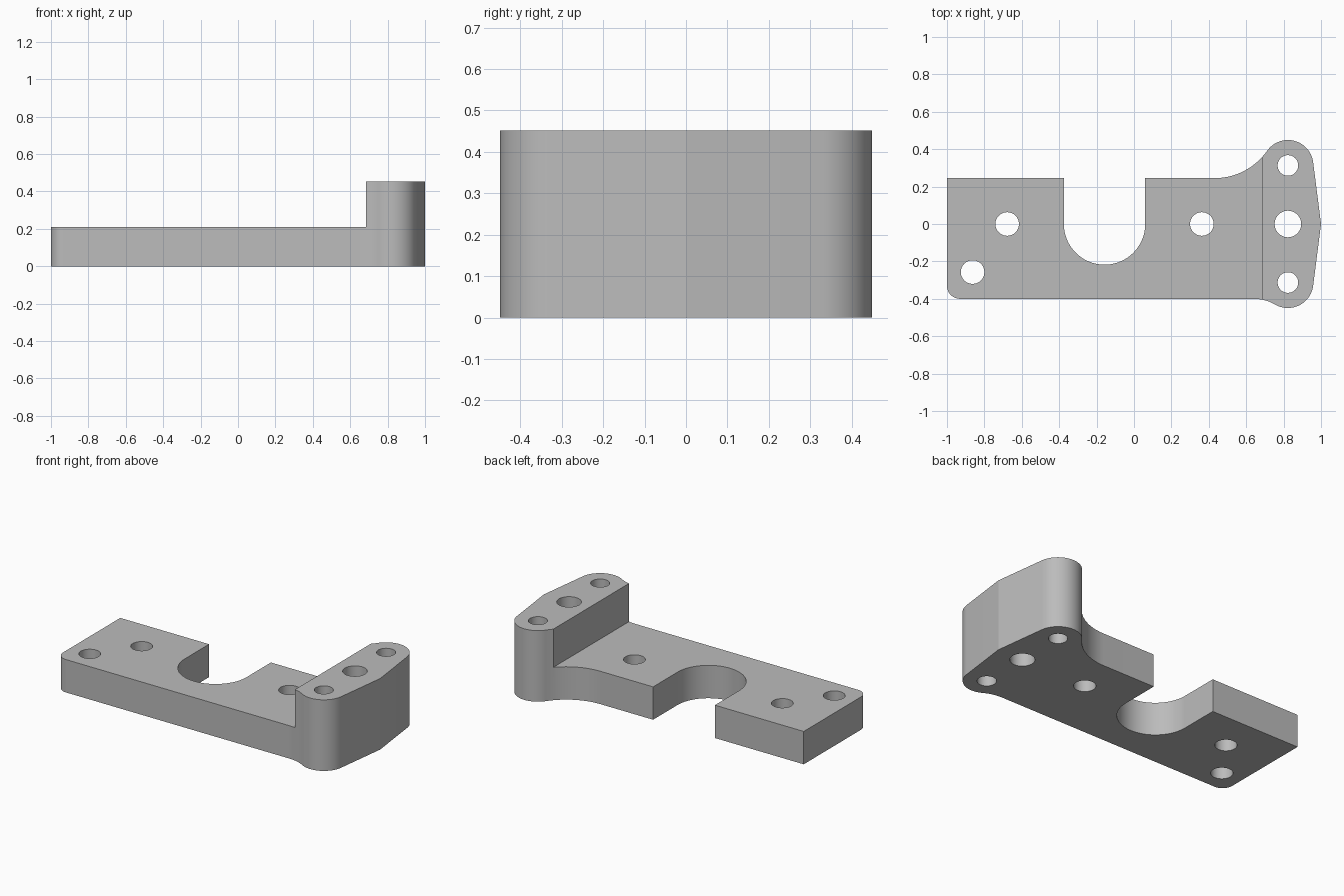
import bpy, bmesh, math

PLATE_TOP, BLOCK_TOP, STEP_X = 0.209, 0.452, 0.684
LOBE_X, LOBE_Y, LOBE_R = 0.823, 0.313, 0.136

cube = bpy.data.objects.get("Cube")
if cube:
    bpy.data.objects.remove(cube, do_unlink=True)

metal = bpy.data.materials.new("grey_metal")
metal.use_nodes = True
grey = (0.5, 0.5, 0.5, 1)
metal.diffuse_color = grey
metal.node_tree.nodes["Principled BSDF"].inputs["Base Color"].default_value = grey


def arc(cx, cy, r, start, end):
    """Points on an arc, angles in degrees."""
    n = max(4, math.ceil(abs(end - start) / 4))
    angles = [math.radians(start + (end - start) * i / n) for i in range(n + 1)]
    return [(cx + r * math.cos(a), cy + r * math.sin(a)) for a in angles]


def prism(name, points, z0, z1):
    """Extrude a closed outline from z0 to z1."""
    bm = bmesh.new()
    base = bm.faces.new([bm.verts.new((x, y, z0)) for x, y in points])
    top = bmesh.ops.extrude_face_region(bm, geom=[base])["geom"]
    verts = [v for v in top if isinstance(v, bmesh.types.BMVert)]
    bmesh.ops.translate(bm, verts=verts, vec=(0, 0, z1 - z0))
    bmesh.ops.recalc_face_normals(bm, faces=bm.faces)
    mesh = bpy.data.meshes.new(name)
    bm.to_mesh(mesh)
    bm.free()
    mesh.materials.append(metal)
    obj = bpy.data.objects.new(name, mesh)
    bpy.context.collection.objects.link(obj)
    return obj


def fillet(x, edge_y, side):
    """Centre, radius and lobe angle of a fillet from a straight edge to a lobe."""
    dx, gap = LOBE_X - x, edge_y * side - LOBE_Y
    r = (dx**2 + gap**2 - LOBE_R**2) / (2 * (LOBE_R - gap))
    cy = edge_y + side * r
    return cy, r, math.degrees(math.atan2(cy - side * LOBE_Y, -dx))


# Outline, counter-clockwise from the rounded front corner
low_y, low_r, low_a = fillet(0.64, -0.4, -1)
high_y, high_r, high_a = fillet(0.43, 0.245, 1)
dx = 1 - LOBE_X
tangent = math.degrees(math.acos(LOBE_R / math.hypot(dx, LOBE_Y)) - math.atan2(LOBE_Y, dx))

outline = arc(-0.93, -0.33, 0.07, 180, 270)
outline += arc(0.64, low_y, low_r, 90, low_a + 180)
outline += arc(LOBE_X, -LOBE_Y, LOBE_R, low_a % 360, 360 - tangent)[1:]
outline += [(1, 0)]
outline += arc(LOBE_X, LOBE_Y, LOBE_R, tangent, high_a)
outline += arc(0.43, high_y, high_r, high_a - 180, -90)[1:]
outline += [(0.06, 0.245)]
outline += arc(-0.1575, 0, 0.2175, 0, -180)
outline += [(-0.375, 0.245), (-1, 0.245)]
bracket = prism("bracket", outline, 0, BLOCK_TOP)

# Cutters: the step above the plate and the bolt holes
step = [(-2, -1), (STEP_X, -1), (STEP_X, 1), (-2, 1)]
cutters = [prism("step_cutter", step, PLATE_TOP, 1)]
holes = [(-0.678, 0, 0.063), (0.363, 0, 0.063), (-0.863, -0.257, 0.063),
         (LOBE_X, 0, 0.071), (LOBE_X, LOBE_Y, 0.055), (LOBE_X, -LOBE_Y, 0.055)]
for x, y, r in holes:
    cutters.append(prism("hole_cutter", arc(x, y, r, 0, 360)[:-1], -0.5, 1))

bpy.ops.object.select_all(action='DESELECT')
bpy.context.view_layer.objects.active = bracket
bracket.select_set(True)
for cutter in cutters:
    cutter.hide_render = True
    mod = bracket.modifiers.new("cut", 'BOOLEAN')
    mod.operation, mod.solver, mod.object = 'DIFFERENCE', 'EXACT', cutter
    bpy.ops.object.modifier_apply(modifier=mod.name)
    bpy.data.objects.remove(cutter, do_unlink=True)

bpy.ops.object.shade_smooth_by_angle(angle=math.radians(10))
